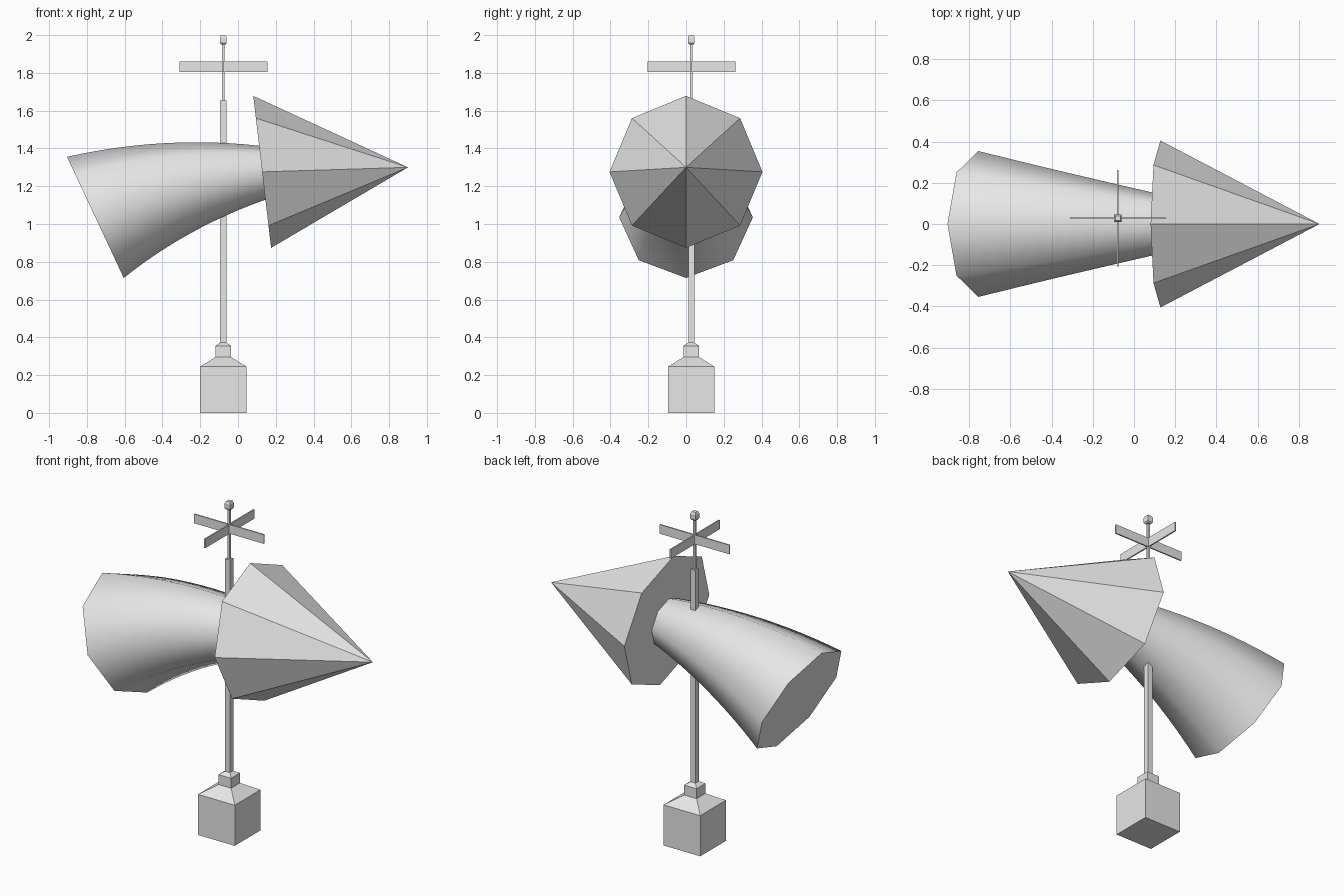
import bpy, bmesh, math
from mathutils import Vector

if "Cube" in bpy.data.objects:
    bpy.data.objects.remove(bpy.data.objects["Cube"], do_unlink=True)

grey = bpy.data.materials.new("light_grey")
grey.use_nodes = True
grey.diffuse_color = (0.8, 0.8, 0.8, 1)
grey.node_tree.nodes["Principled BSDF"].inputs["Base Color"].default_value = (0.8, 0.8, 0.8, 1)

MAST_X, MAST_Y = -0.078, 0.028


def loft(name, rings, tip=None):
    """Skin a stack of equal-sized rings, closing with a cap or a tip point."""
    bm = bmesh.new()
    loops = [[bm.verts.new(p) for p in ring] for ring in rings]
    n = len(loops[0])
    for a, b in zip(loops, loops[1:]):
        for i in range(n):
            j = (i + 1) % n
            bm.faces.new((a[i], a[j], b[j], b[i]))
    bm.faces.new(loops[0][::-1])
    if tip is None:
        bm.faces.new(loops[-1])
    else:
        point = bm.verts.new(tip)
        for i in range(n):
            bm.faces.new((loops[-1][i], loops[-1][(i + 1) % n], point))
    bmesh.ops.recalc_face_normals(bm, faces=bm.faces[:])
    mesh = bpy.data.meshes.new(name)
    bm.to_mesh(mesh)
    bm.free()
    mesh.materials.append(grey)
    obj = bpy.data.objects.new(name, mesh)
    bpy.context.collection.objects.link(obj)
    return obj


def octagon(centre, radius, pitch):
    """Eight points around an axis lying in the XZ plane at the given pitch."""
    up = Vector((-math.sin(pitch), 0, math.cos(pitch)))
    side = Vector((0, 1, 0))
    return [Vector(centre) + radius * (math.cos(k * math.pi / 4) * up + math.sin(k * math.pi / 4) * side)
            for k in range(8)]


def rect(hx, hy, z):
    """Rectangle around the mast axis at height z."""
    return [(MAST_X + sx * hx, MAST_Y + sy * hy, z)
            for sx, sy in ((-1, -1), (1, -1), (1, 1), (-1, 1))]


def square_stack(name, profile):
    return loft(name, [rect(h, h, z) for h, z in profile])


# Base block with stepped collar, mast, thin rod and finial
square_stack("base", [(0.1225, 0), (0.1225, 0.245), (0.042, 0.295),
                      (0.042, 0.355), (0.016, 0.372)])
square_stack("mast", [(0.016, 0.36), (0.016, 1.653)])
square_stack("upper_rod", [(0.006, 1.65), (0.006, 1.955)])
square_stack("finial", [(0.012, 1.95), (0.018, 1.958), (0.018, 1.988), (0.012, 2.0)])

# Crossed direction blades
loft("blade_left_right", [rect(0.233, 0.004, z) for z in (1.805, 1.86)])
loft("blade_front_back", [rect(0.004, 0.233, z) for z in (1.805, 1.86)])

# Pointed head
PITCH_END = math.radians(6.7)
loft("cone_head", [octagon((0.128, 0, 1.276), 0.405, PITCH_END)], tip=(0.9, 0, 1.3))

# Flared tail: octagonal tube bent along an arc
start, end = Vector((-0.755, 0, 1.035)), Vector((0.132, 0, 1.272))
pitch_start = math.radians(25.1)
STEPS = 12
pitches = [pitch_start + (PITCH_END - pitch_start) * i / STEPS for i in range(STEPS + 1)]
points = [start.copy()]
for a, b in zip(pitches, pitches[1:]):
    mid = (a + b) / 2
    points.append(points[-1] + (end - start).length / STEPS * Vector((math.cos(mid), 0, math.sin(mid))))
drift = end - points[-1]
rings = []
for i, (p, pitch) in enumerate(zip(points, pitches)):
    t = i / STEPS
    rings.append(octagon(p + drift * t, 0.354 + (0.143 - 0.354) * t, pitch))
tail = loft("flared_tail", rings)

# Smooth sides, crisp end caps
bpy.ops.object.select_all(action='DESELECT')
tail.select_set(True)
bpy.context.view_layer.objects.active = tail
bpy.ops.object.shade_smooth_by_angle(angle=math.radians(55))
